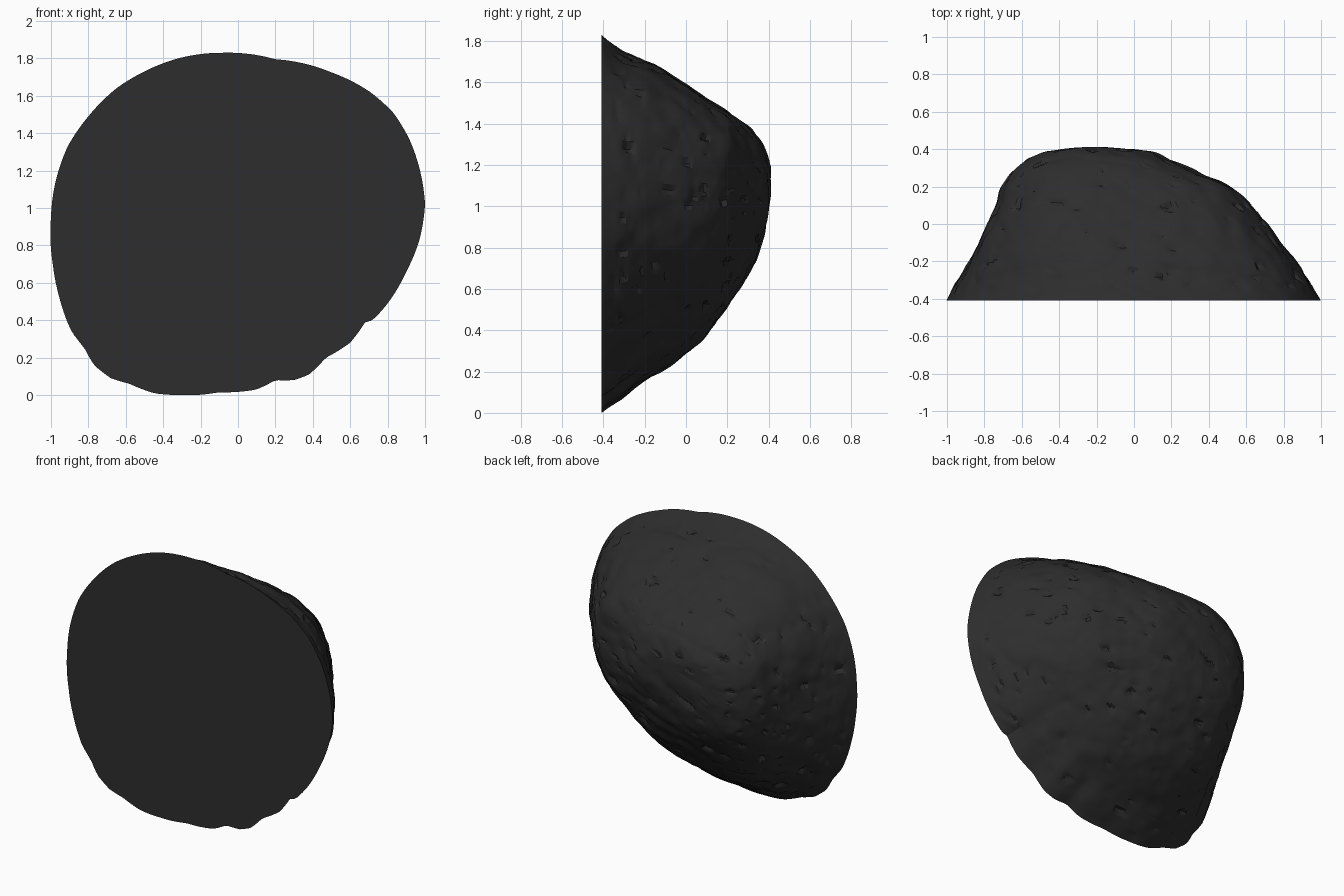
import bpy, bmesh, math
from mathutils import Vector, noise

if "Cube" in bpy.data.objects:
    bpy.data.objects.remove(bpy.data.objects["Cube"])

# Outline of the flat cut face (x, z), seen from the front
OUTLINE = [(-1, .95), (-.98, 1.12), (-.91, 1.33), (-.8, 1.49), (-.65, 1.64), (-.5, 1.73),
           (-.32, 1.8), (-.08, 1.83), (.2, 1.795), (.5, 1.725), (.7, 1.625), (.83, 1.51),
           (.92, 1.36), (.98, 1.17), (1, 1.02), (.97, .83), (.9, .66), (.8, .49),
           (.72, .4), (.68, .39), (.6, .28), (.47, .2), (.38, .11), (.3, .08),
           (.2, .08), (.1, .03), (-.1, .015), (-.3, 0), (-.45, .01), (-.58, .06),
           (-.68, .09), (-.77, .16), (-.82, .25), (-.89, .34), (-.96, .54), (-.99, .7)]
# Extents of the boulder at each depth: y, left, right, bottom, top
LEVELS = [(-.41, -1, 1, 0, 1.83), (-.3, -.94, .94, .08, 1.75), (-.2, -.88, .87, .16, 1.71),
          (0, -.78, .71, .28, 1.59), (.1, -.74, .63, .38, 1.52), (.2, -.71, .53, .51, 1.46),
          (.29, -.64, .32, .64, 1.39), (.35, -.56, .18, .75, 1.33), (.39, -.46, .08, .9, 1.25),
          (.41, -.26, -.12, 1.09, 1.18)]
N, SUB, MID = 200, 10, .915


def ring_shape():
    """Outline radius at even angles, and a softened copy for the depths."""
    polar = sorted((math.atan2(z - MID, x) % math.tau, math.hypot(x, z - MID)) for x, z in OUTLINE)
    polar = [(polar[-1][0] - math.tau, polar[-1][1])] + polar + [(polar[0][0] + math.tau, polar[0][1])]
    radii = []
    for i in range(N):
        a = math.tau * i / N
        for (a0, r0), (a1, r1) in zip(polar, polar[1:]):
            if a0 <= a <= a1:
                radii.append(r0 + (r1 - r0) * (a - a0) / (a1 - a0))
                break
    soft = radii
    for _ in range(45):
        soft = [(soft[i - 1] + 2 * soft[i] + soft[(i + 1) % N]) / 4 for i in range(N)]
    return radii, soft


def rough(p):
    """Broad undulation, slanting ridges, faceted grain and small chips."""
    q = Vector((p.x + .5 * p.z, p.y, p.z - .4 * p.x))
    n = .012 * noise.noise(p * 3.1 + Vector((4, 1, 7)))
    n += .016 * (abs(noise.noise(Vector((q.x * 2.5, q.y * 6, q.z * 7)))) - .25)
    n += .012 * (noise.voronoi(p * 9)[0][0] - .4)
    chip = noise.noise(Vector((q.x * 9, q.y * 16, q.z * 24)))
    return n - .06 * max(0, chip - .36)


radii, soft = ring_shape()
rows = [[a + (b - a) * s / SUB for a, b in zip(l0, l1)]
        for l0, l1 in zip(LEVELS, LEVELS[1:]) for s in range(SUB)] + [list(LEVELS[-1])]
# Soften the kinks between depth levels
for _ in range(12):
    rows = [rows[0]] + [[(a + 2 * b + c) / 4 for a, b, c in zip(*r)]
                        for r in zip(rows, rows[1:], rows[2:])] + [rows[-1]]
bm = bmesh.new()
rings = []
for y, l, r, b, t in rows:
    f = min(1, (y + .41) / .1)
    k = min(1, (y + .41) / .4)
    ring = []
    for i in range(N):
        a = math.tau * i / N
        rad = radii[i] + (soft[i] - radii[i]) * k
        # Square the upper corners into a flat sloping top, trim the lower right
        corner = math.sin(2 * a) ** 2
        rad *= 1 + k * corner * (.07 if math.sin(a) > 0 else -.05 if math.cos(a) > 0 else 0)
        u, v = rad * math.cos(a), rad * math.sin(a) / MID
        p = Vector(((l + r) / 2 + u * (r - l) / 2, y, (b + t) / 2 + v * (t - b) / 2))
        p += Vector((u, .5 + .5 * y, v)).normalized() * rough(p) * f
        p.y = max(-.41, min(.412, p.y))
        ring.append(bm.verts.new(p))
    rings.append(ring)
for a, b in zip(rings, rings[1:]):
    for i in range(N):
        j = (i + 1) % N
        bm.faces.new((a[i], a[j], b[j], b[i]))
# Flat cut face and rear crown
bm.faces.new(rings[0])
pole = bm.verts.new((-.19, .41, 1.135))
for i in range(N):
    bm.faces.new((rings[-1][i], rings[-1][(i + 1) % N], pole))
bmesh.ops.recalc_face_normals(bm, faces=bm.faces)

mesh = bpy.data.meshes.new("boulder")
bm.to_mesh(mesh)
bm.free()
boulder = bpy.data.objects.new("boulder", mesh)
bpy.context.collection.objects.link(boulder)
mat = bpy.data.materials.new("dark_stone")
mat.diffuse_color = (.026, .026, .026, 1)
mat.use_nodes = True
mat.node_tree.nodes["Principled BSDF"].inputs["Base Color"].default_value = mat.diffuse_color
mesh.materials.append(mat)
bpy.context.view_layer.objects.active = boulder
boulder.select_set(True)
bpy.ops.object.shade_smooth_by_angle(angle=math.radians(25))
